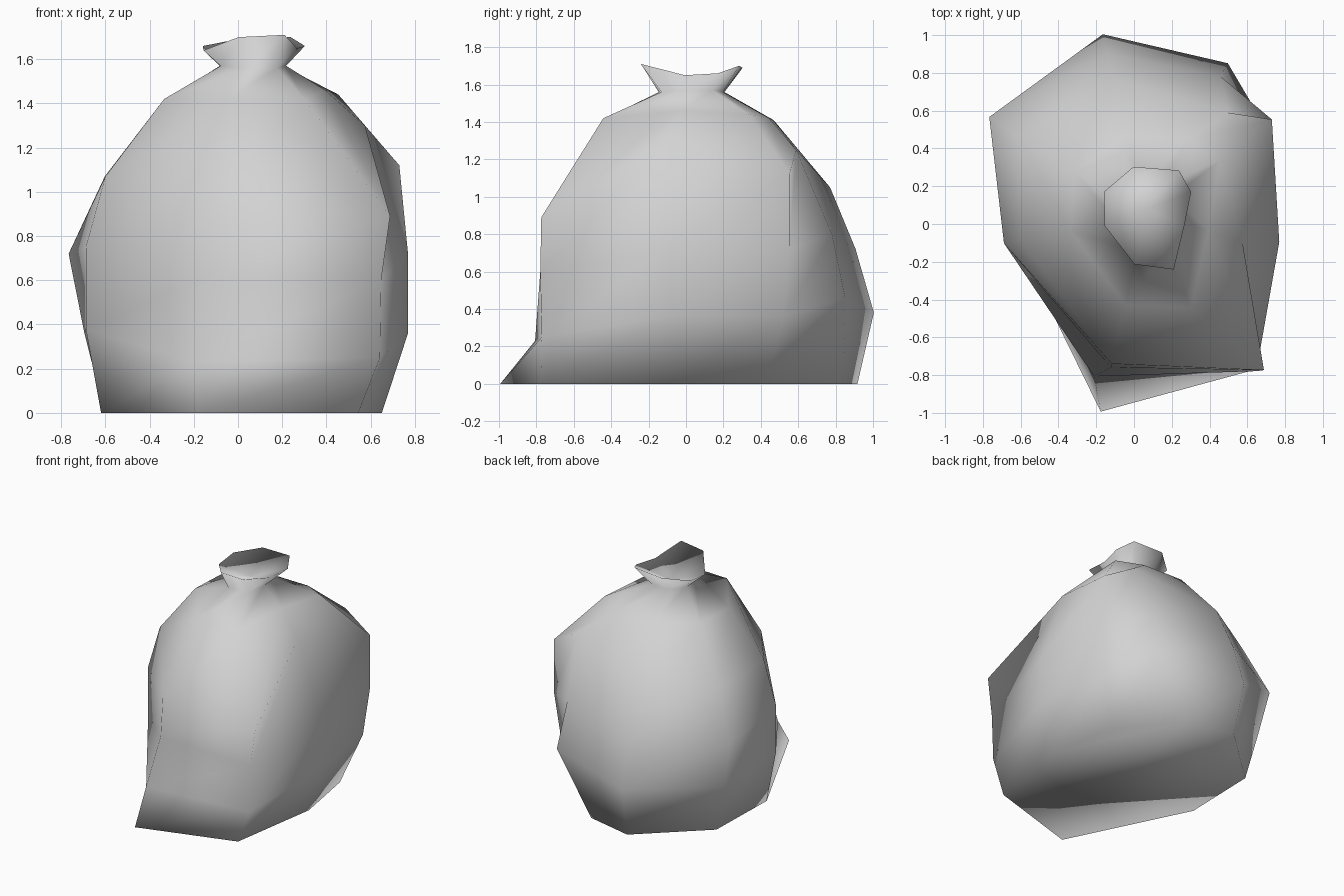
import bpy
import bmesh
from math import cos, sin, radians

# remove the default cube
cube = bpy.data.objects.get("Cube")
if cube:
    bpy.data.objects.remove(cube, do_unlink=True)


def make_material(name, colour):
    material = bpy.data.materials.new(name)
    material.use_nodes = True
    material.diffuse_color = colour
    material.node_tree.nodes["Principled BSDF"].inputs["Base Color"].default_value = colour
    return material


grey = make_material("pale grey plastic", (0.65, 0.65, 0.65, 1))

# the bag is gathered around a vertical axis slightly off centre
AXIS_X, AXIS_Y = 0.06, 0.03

# each fold: compass angle, then (distance from axis, height, optional twist)
# from floor to shoulder, followed by the tied neck and the flared lip
FOLDS = {
    -103: [(1.05, 0), (.88, .23, -5), (.81, .62), (.79, .92), (.47, 1.42), (.18, 1.56), (.25, 1.7)],
    -54: [(.94, 0, -5), (.99, .25), (1, .6), (1.02, .89, 2), (.53, 1.42, -9), (.2, 1.56), (.31, 1.71, -7)],
    -10: [(.6, 0), (.72, .36), (.72, .72), (.53, 1.3, -4), (.34, 1.46), (.16, 1.57), (.21, 1.65)],
    38: [(.64, 0), (.8, .36), (.85, .72), (.85, 1.12), (.5, 1.44), (.18, 1.57), (.28, 1.66, -8)],
    62: [(.82, 0, 17), (.93, .46), (.85, .8), (.71, 1.25, -10), (.47, 1.42), (.19, 1.56), (.31, 1.7, -7)],
    103: [(.91, 0), (1, .38), (.9, .72), (.76, 1.05), (.45, 1.41), (.18, 1.56), (.28, 1.69)],
    147: [(.81, 0, -2), (.9, .36), (.985, .72), (.79, 1.07), (.45, 1.42), (.17, 1.57), (.26, 1.66)],
    190: [(.69, 0), (.76, .38), (.76, .75), (.67, 1.07), (.4, 1.42), (.14, 1.57), (.22, 1.64)],
}


def fold_verts(bm, angle, profile):
    verts = []
    for r, z, *twist in profile:
        a = radians(angle + sum(twist))
        verts.append(bm.verts.new((AXIS_X + r * cos(a), AXIS_Y + r * sin(a), z)))
    return verts


# skin the folds into one closed sack
bm = bmesh.new()
folds = [fold_verts(bm, angle, profile) for angle, profile in FOLDS.items()]
pinch = bm.verts.new((AXIS_X, AXIS_Y + 0.05, 1.57))
for i, left in enumerate(folds):
    right = folds[(i + 1) % len(folds)]
    for j in range(len(left) - 1):
        bm.faces.new((left[j], right[j], right[j + 1], left[j + 1]))
    # funnel inside the lip
    bm.faces.new((left[-1], right[-1], pinch))
# flat base
bm.faces.new([fold[0] for fold in reversed(folds)])
bmesh.ops.recalc_face_normals(bm, faces=bm.faces)
for face in bm.faces:
    face.smooth = True

mesh = bpy.data.meshes.new("tied_sack")
bm.to_mesh(mesh)
bm.free()
mesh.materials.append(grey)
sack = bpy.data.objects.new("tied_sack", mesh)
bpy.context.collection.objects.link(sack)
